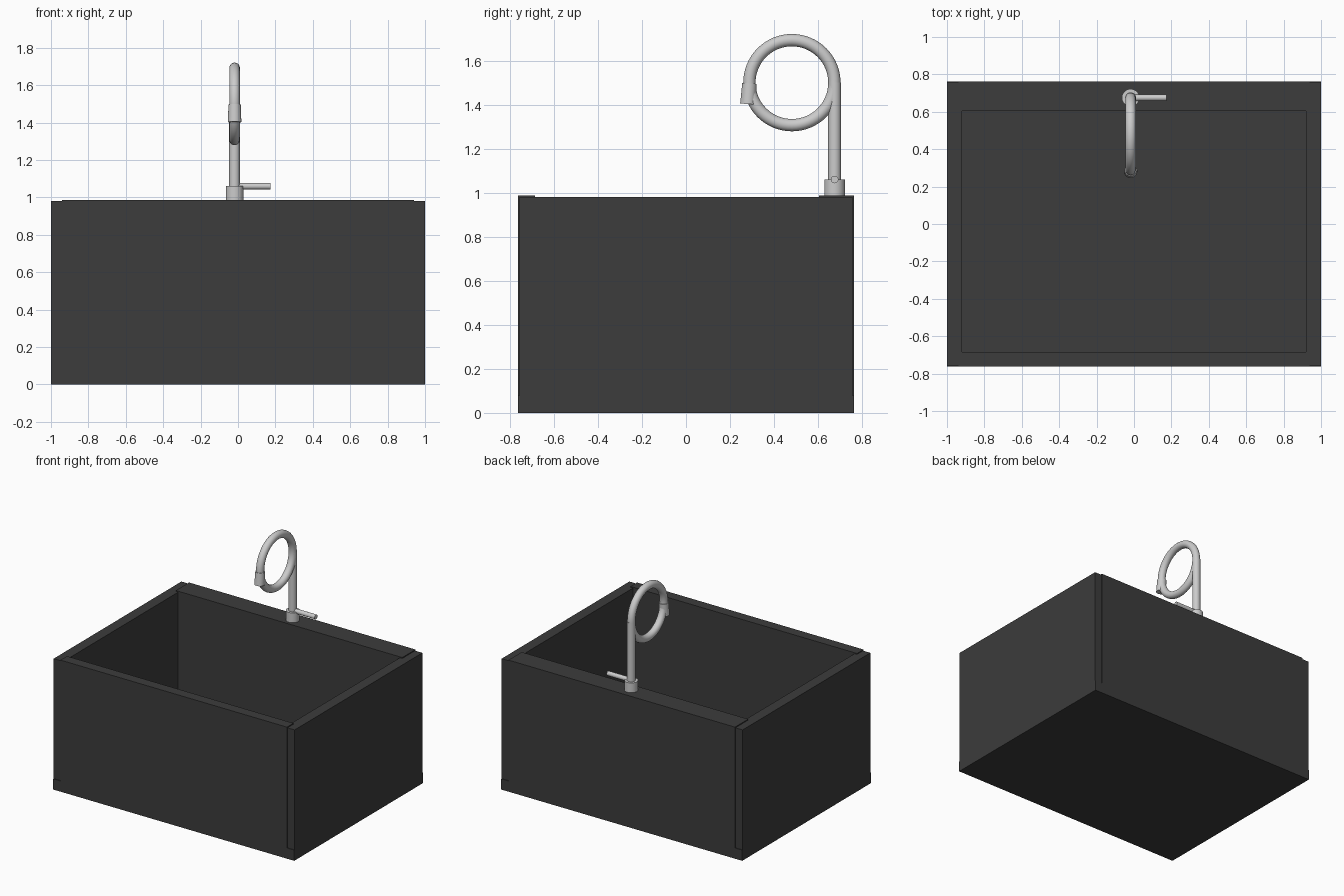
import bpy
from math import radians, pi, cos, sin
from mathutils import Vector

if "Cube" in bpy.data.objects:
    bpy.data.objects.remove(bpy.data.objects["Cube"])

dark = bpy.data.materials.new("dark_stone")
dark.diffuse_color = (0.045, 0.045, 0.045, 1)
dark.use_nodes = True
dark.node_tree.nodes["Principled BSDF"].inputs["Base Color"].default_value = dark.diffuse_color


def box(name, lo, hi):
    lo, hi = Vector(lo), Vector(hi)
    bpy.ops.mesh.primitive_cube_add(size=1, location=(lo + hi) / 2)
    o = bpy.context.object
    o.name = name
    o.scale = hi - lo
    bpy.ops.object.transform_apply(location=False, rotation=False)
    o.data.materials.append(dark)
    return o


def rod(name, a, b, r1, r2=None):
    a, b = Vector(a), Vector(b)
    d = b - a
    bpy.ops.mesh.primitive_cone_add(vertices=32, radius1=r1, radius2=r2 or r1,
                                    depth=d.length, location=(a + b) / 2,
                                    rotation=d.to_track_quat('Z', 'Y').to_euler())
    o = bpy.context.object
    o.name = name
    bpy.ops.object.shade_smooth_by_angle(angle=radians(35))
    return o


# basin: floor slab, side walls, slightly taller front and back walls
box("basin_floor", (-1, -0.762, 0), (1, 0.762, 0.08))
for name, s in (("left_wall", -1), ("right_wall", 1)):
    x0, x1 = sorted((s * 0.92, s * 1.0))
    box(name, (x0, -0.757, 0.08), (x1, 0.757, 0.98))
box("front_wall", (-0.94, -0.762, 0.08), (0.94, -0.685, 0.987))
box("back_wall", (-0.94, 0.605, 0.08), (0.94, 0.762, 0.987))

# tap: base collar, riser, lever
X, Y = -0.018, 0.675
rod("tap_base", (X, Y, 0.98), (X, Y, 1.06), 0.047)
rod("tap_riser", (X, Y, 1.05), (X, Y, 1.5), 0.029)
rod("tap_lever", (X, Y, 1.06), (0.175, Y, 1.06), 0.017)

# ring-shaped spout
bpy.ops.mesh.primitive_torus_add(major_radius=0.193, minor_radius=0.028,
                                 major_segments=64, minor_segments=20,
                                 location=(X, 0.481, 1.5), rotation=(0, pi / 2, 0))
bpy.context.object.name = "tap_spout_ring"
bpy.ops.object.shade_smooth_by_angle(angle=radians(35))

# spray head
rod("tap_head", (X, 0.282, 1.403), (X, 0.2885, 1.497), 0.036, 0.033)
